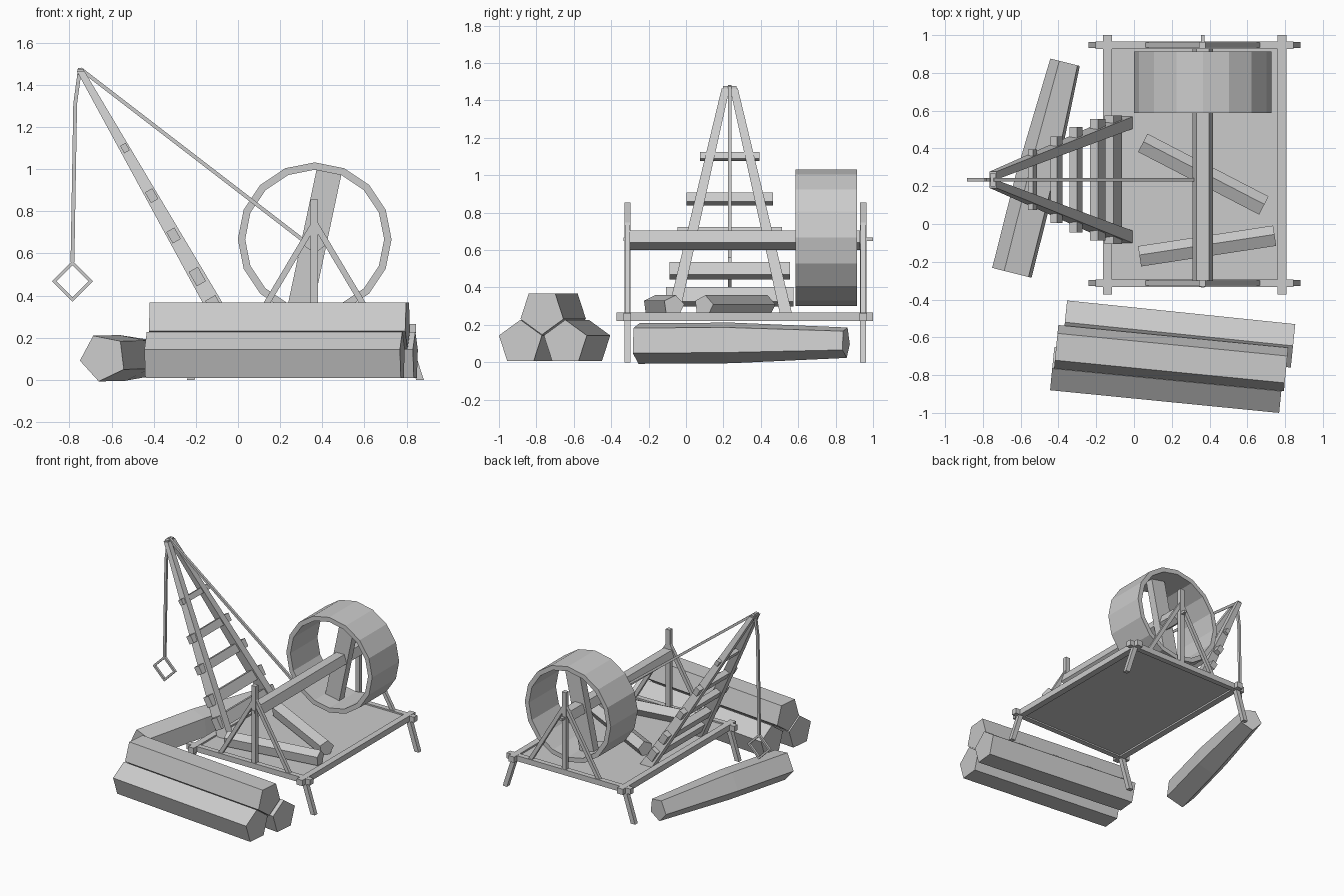
import bpy, bmesh
from math import sin, cos, pi, radians
from mathutils import Vector as V

if "Cube" in bpy.data.objects:
    bpy.data.objects.remove(bpy.data.objects["Cube"])


def finish(name, bm):
    bmesh.ops.recalc_face_normals(bm, faces=bm.faces)
    me = bpy.data.meshes.new(name)
    bm.to_mesh(me)
    bm.free()
    ob = bpy.data.objects.new(name, me)
    bpy.context.collection.objects.link(ob)
    return ob


def loft(name, path, sections, axis=None):
    """Skin 2D sections (side, up) placed along a path, with capped ends."""
    path = [V(p) for p in path]
    t = V(axis) if axis else (path[-1] - path[0]).normalized()
    ref = V((0, 1, 0)) if abs(t.z) > 0.2 else V((0, 0, 1))
    s = ref.cross(t).normalized()
    u = t.cross(s)
    bm = bmesh.new()
    rings = [[bm.verts.new(p + s * a + u * b) for a, b in sec]
             for p, sec in zip(path, sections)]
    n = len(rings[0])
    for r0, r1 in zip(rings, rings[1:]):
        for i in range(n):
            j = (i + 1) % n
            bm.faces.new((r0[i], r0[j], r1[j], r1[i]))
    bm.faces.new(rings[0])
    bm.faces.new(rings[-1])
    return finish(name, bm)


def rect(w, h):
    return [(-w / 2, -h / 2), (w / 2, -h / 2), (w / 2, h / 2), (-w / 2, h / 2)]


def penta(r, start=90):
    return [(r * cos(radians(start + 72 * i)), r * sin(radians(start + 72 * i))) for i in range(5)]


def beam(name, p0, p1, w, h, axis=None):
    return loft(name, [p0, p1], [rect(w, h)] * 2, axis)


def log(name, p0, p1, r, start=90):
    return loft(name, [p0, p1], [penta(r, start)] * 2)


def ring(name, c, ro, ri, width, n):
    """Flat-sided hoop around the y axis."""
    bm = bmesh.new()
    prof = [(ro, -width / 2), (ro, width / 2), (ri, width / 2), (ri, -width / 2)]
    vs = []
    for i in range(n):
        a = 2 * pi * i / n
        vs.append([bm.verts.new((c[0] + r * cos(a), c[1] + y, c[2] + r * sin(a))) for r, y in prof])
    for i in range(n):
        a, b = vs[i], vs[(i + 1) % n]
        for k in range(4):
            m = (k + 1) % 4
            bm.faces.new((a[k], a[m], b[m], b[k]))
    return finish(name, bm)


AX, AZ = 0.364, 0.658          # axle position
SIDES = (-0.313, 0.947)        # y of the two side frames
UP = (0, 0, 1)

# Platform: deck and crossing frame beams
beam("deck", (-0.15, 0.317, 0.243), (0.79, 0.317, 0.243), 1.25, 0.02)
for x in (-0.14, 0.783):
    beam("frame_cross_beam", (x, -0.372, 0.243), (x, 1.0, 0.243), 0.048, 0.044)

for y in SIDES:
    beam("frame_side_beam", (-0.205, y, 0.243), (0.845, y, 0.243), 0.04, 0.042)
    # Splayed legs
    for x0, x1 in ((-0.15, -0.224), (0.79, 0.864)):
        beam("leg", (x1, y, 0), (x0, y, 0.23), 0.036, 0.033, UP)
    # Axle support: post and two braces
    beam("axle_post", (AX - 0.002, y, 0.25), (AX - 0.002, y, 0.855), 0.035, 0.034)
    for s in (-1, 1):
        beam("axle_brace", (AX + s * 0.295, y, 0.25), (AX, y, 0.745), 0.028, 0.026)

# Axle and its thin pin
log("axle", (AX, -0.30, AZ), (AX, 0.93, AZ), 0.058, -90)
beam("axle_pin", (AX, -0.335, AZ), (AX, 1.0, AZ), 0.02, 0.02)

# Treadwheel with one broad spoke
ring("treadwheel_rim", (AX, 0.75, 0.667), 0.365, 0.33, 0.327, 16)
beam("treadwheel_spoke", (AX - 0.072, 0.75, 0.667 - 0.338), (AX + 0.072, 0.75, 0.667 + 0.338), 0.12, 0.06)

# Crane jib: two tapering spars meeting at the top
CY = 0.234
for s in (-1, 1):
    loft("jib_spar", [(-0.055, CY + s * 0.303, 0.25), (-0.747, CY + s * 0.022, 1.465)],
         [rect(0.1, 0.065), rect(0.036, 0.042)], UP)
beam("jib_tip_pin", (-0.747, CY - 0.035, 1.462), (-0.747, CY + 0.035, 1.462), 0.028, 0.028)

# Rungs across the spars, shrinking upwards: x, z, half length, size along, thickness
jib = V((-0.692, 0, 1.215)).normalized()
for x, z, half, along, thick in ((-0.11, 0.35, 0.34, 0.088, 0.055), (-0.193, 0.49, 0.322, 0.078, 0.05),
                                 (-0.306, 0.685, 0.28, 0.062, 0.044), (-0.41, 0.874, 0.23, 0.058, 0.04),
                                 (-0.537, 1.10, 0.16, 0.04, 0.03)):
    d = jib * along / 2
    c = V((x, CY, z))
    beam("jib_rung", c - d, c + d, thick, half * 2)

# Rope over the tip, with a diamond hook
rope = rect(0.018, 0.018)
beam("hauling_rope", (-0.747, CY, 1.475), (AX - 0.01, CY, AZ - 0.03), 0.018, 0.018)
loft("hanging_rope", [(-0.75, CY, 1.48), (-0.773, CY, 1.31), (-0.786, CY, 0.56)], [rope] * 3, UP)
ring("hook_loop", (-0.786, CY, 0.468), 0.097, 0.076, 0.018, 4)

# Two small logs lying on the deck
log("deck_log", (0.045, 0.427, 0.302), (0.686, 0.095, 0.302), 0.058, 80)
log("deck_log", (0.03, -0.174, 0.302), (0.745, -0.065, 0.302), 0.058, 80)

# Stack of three big logs in front
R = 0.1215
log("stack_log", (-0.433, -0.765, 0.106), (0.78, -0.885, 0.106), R)
log("stack_log", (-0.366, -0.52, 0.106), (0.842, -0.645, 0.106), R)
log("stack_log_top", (-0.412, -0.65, 0.269), (0.805, -0.77, 0.269), R, -90)

# Single tapering log beneath the jib
loft("loose_log", [(-0.64, -0.26, 0.105), (-0.515, 0.235, 0.108), (-0.36, 0.855, 0.108)],
     [penta(r, 65) for r in (0.115, 0.115, 0.086)])
